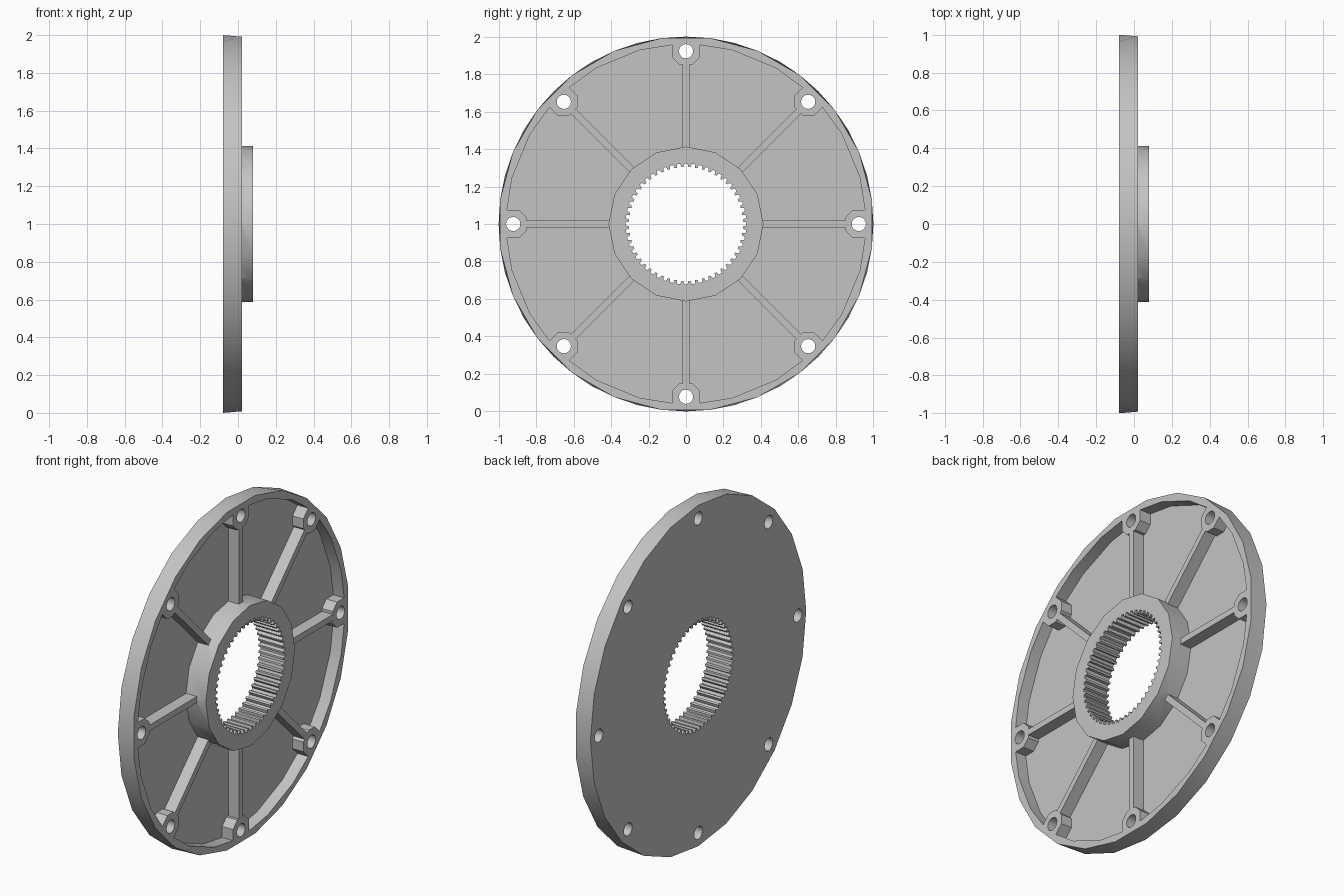
import bpy, bmesh, math
from math import cos, sin, tan, radians, pi
from mathutils import Matrix

if "Cube" in bpy.data.objects:
    bpy.data.objects.remove(bpy.data.objects["Cube"], do_unlink=True)

# Main sizes: the axle runs along x through z = 1
CENTRE_Z = 1.0
BACK, FLOOR, FRONT, HUB_FRONT = -0.08, -0.05, 0.02, 0.08
RIM_SIDES, HUB_SIDES, TEETH, BOLTS = 24, 16, 52, 8
RIM_INNER, HUB_R, BOLT_R, HOLE_R = 0.96, 0.413, 0.922, 0.038
RIB_HALF, BOSS_HALF = 0.018, 0.075

grey = bpy.data.materials.new("Grey metal")
grey.use_nodes = True
colour = (0.55, 0.55, 0.55, 1)
grey.diffuse_color = colour
grey.node_tree.nodes["Principled BSDF"].inputs["Base Color"].default_value = colour


def polar(r, a):
    return (r * cos(a), r * sin(a))


def ring(sides, r, turn=0.0, cy=0.0, cz=0.0):
    pts = [polar(r, 2 * pi * i / sides + turn) for i in range(sides)]
    return [(cy + y, cz + z) for y, z in pts]


def rotate(pts, a):
    return [(y * cos(a) - z * sin(a), y * sin(a) + z * cos(a)) for y, z in pts]


def prism(bm, pts, x0, x1):
    """Extrude a (y, z) outline along x."""
    low = [bm.verts.new((x0, y, z + CENTRE_Z)) for y, z in pts]
    high = [bm.verts.new((x1, y, z + CENTRE_Z)) for y, z in pts]
    n = len(pts)
    bm.faces.new(low[::-1])
    bm.faces.new(high)
    for i in range(n):
        j = (i + 1) % n
        bm.faces.new((low[i], low[j], high[j], high[i]))


def finish(bm, name):
    bmesh.ops.recalc_face_normals(bm, faces=bm.faces[:])
    mesh = bpy.data.meshes.new(name)
    bm.to_mesh(mesh)
    bm.free()
    obj = bpy.data.objects.new(name, mesh)
    bpy.context.collection.objects.link(obj)
    mesh.materials.append(grey)
    return obj


def combine(target, tool, operation):
    mod = target.modifiers.new(operation.title(), "BOOLEAN")
    mod.operation, mod.object, mod.solver = operation, tool, "EXACT"
    bpy.ops.object.select_all(action="DESELECT")
    bpy.context.view_layer.objects.active = target
    target.select_set(True)
    bpy.ops.object.modifier_apply(modifier=mod.name)
    bpy.data.objects.remove(tool, do_unlink=True)


# Disc: front outline is turned half a step against the back one
bm = bmesh.new()
half = pi / RIM_SIDES
back = [bm.verts.new((BACK, y, z + CENTRE_Z)) for y, z in ring(RIM_SIDES, 1)]
front = [bm.verts.new((FRONT, y, z + CENTRE_Z)) for y, z in ring(RIM_SIDES, 1, half)]
bm.faces.new(back)
bm.faces.new(front)
for i in range(RIM_SIDES):
    j = (i + 1) % RIM_SIDES
    bm.faces.new((back[i], back[j], front[i]))
    bm.faces.new((front[i], back[j], front[j]))
disc = finish(bm, "flange_disc")

# Pockets between the ribs, bolt bosses and rim
sector = 2 * pi / BOLTS
side = [(0.38, RIB_HALF), (0.85, RIB_HALF), (0.85, 0.035), (0.89, BOSS_HALF),
        (0.955, BOSS_HALF)]
mirrored = rotate([(y, -z) for y, z in reversed(side)], sector)
arc = [polar(RIM_INNER, radians(a)) for a in (15, 30)]
bm = bmesh.new()
for k in range(BOLTS):
    prism(bm, rotate(side + arc + mirrored, k * sector), FLOOR, FRONT + 0.1)
combine(disc, finish(bm, "pocket_cutter"), "DIFFERENCE")

# Raised hub
bm = bmesh.new()
prism(bm, ring(HUB_SIDES, HUB_R), FLOOR - 0.01, HUB_FRONT)
combine(disc, finish(bm, "hub"), "UNION")

# Toothed bore and bolt holes
bore = []
for k in range(TEETH):
    for part, r in ((0, 0.322), (0.4, 0.322), (0.55, 0.304), (0.85, 0.304)):
        bore.append(polar(r, 2 * pi * (k + part - 0.2) / TEETH))
bm = bmesh.new()
prism(bm, bore, BACK - 0.1, HUB_FRONT + 0.1)
for k in range(BOLTS):
    cy, cz = polar(BOLT_R, k * sector)
    prism(bm, ring(16, HOLE_R, 0, cy, cz), BACK - 0.1, HUB_FRONT + 0.1)
combine(disc, finish(bm, "hole_cutter"), "DIFFERENCE")

# Smooth round walls, sharp edges kept
bpy.ops.object.select_all(action="DESELECT")
disc.select_set(True)
bpy.context.view_layer.objects.active = disc
bpy.ops.object.shade_smooth_by_angle(angle=radians(30))
